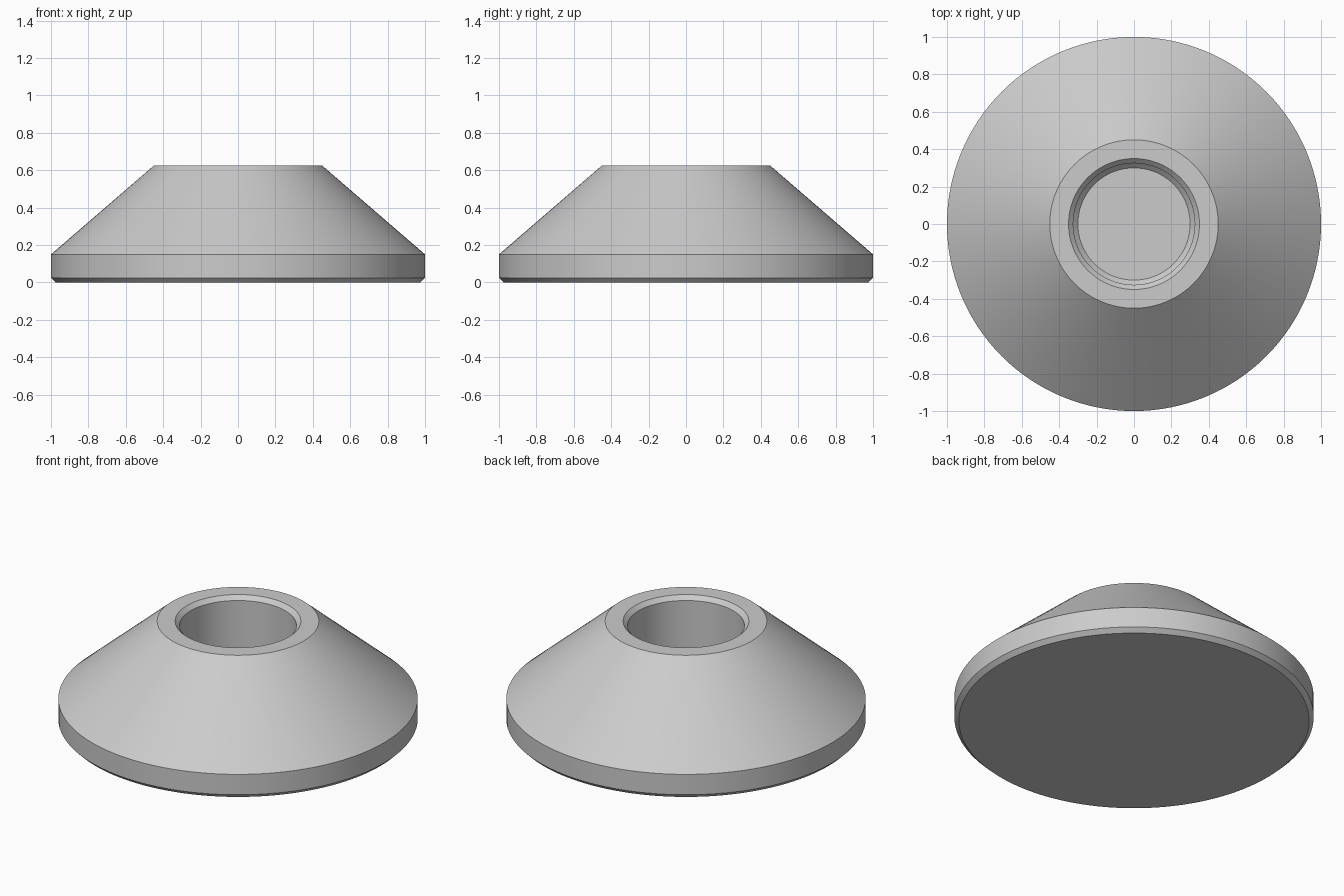
import bpy
import bmesh
from math import tau

SEGMENTS = 128
CHAMFER = 0.025
HEIGHT = 0.625
BASE_TOP = 0.15
BORE = 0.325
FLOOR = 0.15

if "Cube" in bpy.data.objects:
    bpy.data.objects.remove(bpy.data.objects["Cube"])

# Plain grey finish
grey = bpy.data.materials.new("light_grey")
grey.use_nodes = True
colour = (0.6, 0.6, 0.6, 1)
grey.diffuse_color = colour
grey.node_tree.nodes["Principled BSDF"].inputs["Base Color"].default_value = colour

# Half section (radius, height), from bottom centre round to the socket floor
profile = [
    (0, 0),
    (1 - CHAMFER, 0),
    (1, CHAMFER),
    (1, BASE_TOP),
    (0.45, HEIGHT),
    (BORE + CHAMFER, HEIGHT),
    (BORE, HEIGHT - CHAMFER),
    (BORE, FLOOR + CHAMFER),
    (BORE - CHAMFER, FLOOR),
    (0, FLOOR),
]

# Conical foot with a blind socket, turned around the z axis
bm = bmesh.new()
verts = [bm.verts.new((r, 0, z)) for r, z in profile]
edges = [bm.edges.new(pair) for pair in zip(verts, verts[1:])]
bmesh.ops.spin(bm, geom=verts + edges, cent=(0, 0, 0), axis=(0, 0, 1),
               angle=tau, steps=SEGMENTS, use_merge=True)
bmesh.ops.remove_doubles(bm, verts=bm.verts, dist=0.0001)
bmesh.ops.recalc_face_normals(bm, faces=bm.faces)

mesh = bpy.data.meshes.new("conical_foot")
bm.to_mesh(mesh)
bm.free()
mesh.materials.append(grey)
foot = bpy.data.objects.new("conical_foot", mesh)
bpy.context.collection.objects.link(foot)

# Smooth round walls, crisp rims
bpy.ops.object.select_all(action="DESELECT")
foot.select_set(True)
bpy.context.view_layer.objects.active = foot
bpy.ops.object.shade_smooth_by_angle()
